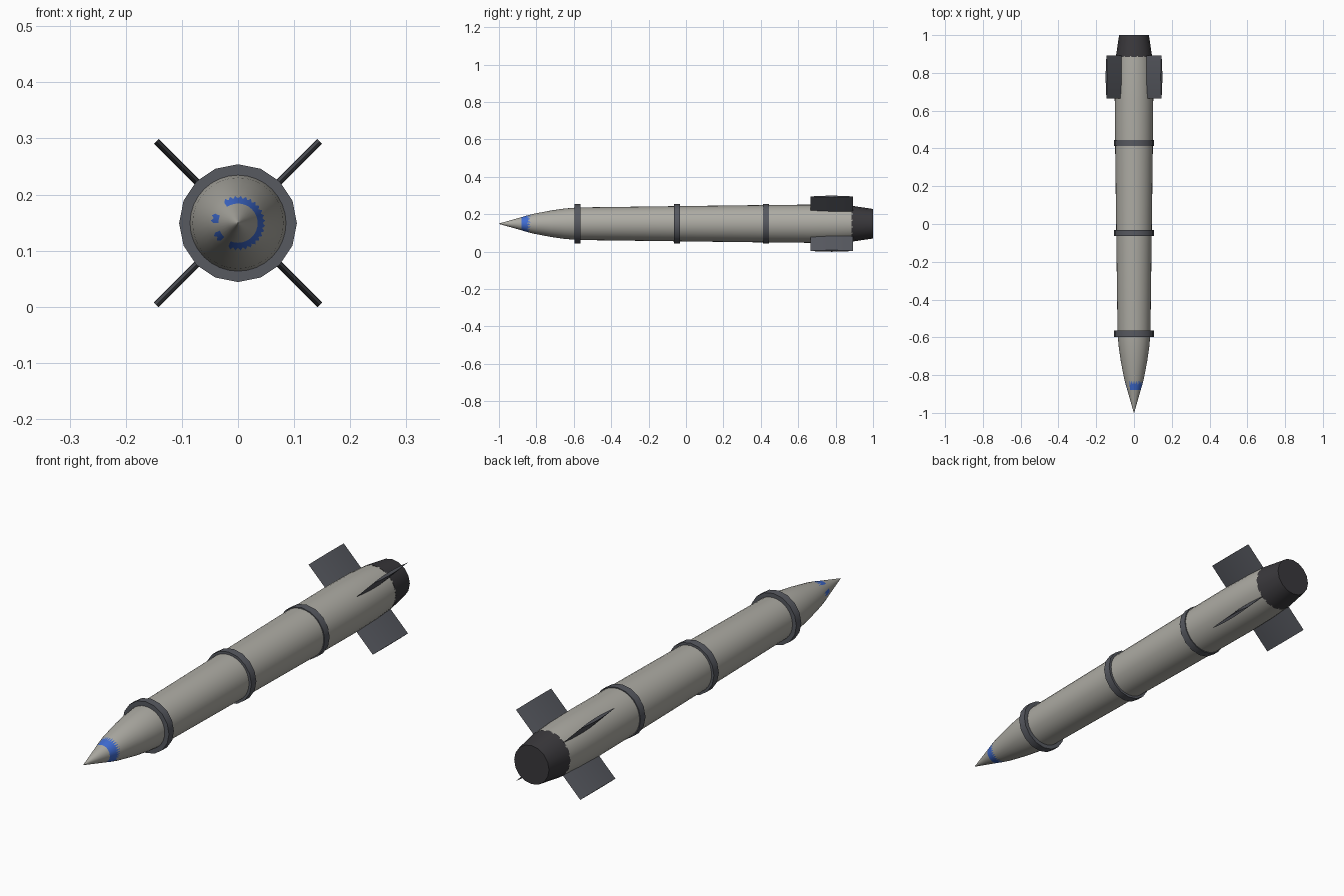
import bpy, bmesh, math

cube = bpy.data.objects.get("Cube")
if cube:
    bpy.data.objects.remove(cube, do_unlink=True)

AXIS_Z = 0.149


def material(name, rgb):
    m = bpy.data.materials.new(name)
    m.use_nodes = True
    m.diffuse_color = (*rgb, 1)
    m.node_tree.nodes["Principled BSDF"].inputs["Base Color"].default_value = (*rgb, 1)
    return m


hull_grey = material("hull_grey", (0.42, 0.41, 0.37))
steel_grey = material("steel_grey", (0.095, 0.10, 0.117))
nozzle_dark = material("nozzle_dark", (0.042, 0.04, 0.045))
band_blue = material("band_blue", (0.05, 0.15, 0.65))


def finish(bm, name, mats, angle=35):
    bmesh.ops.recalc_face_normals(bm, faces=bm.faces)
    mesh = bpy.data.meshes.new(name)
    bm.to_mesh(mesh)
    bm.free()
    for m in mats:
        mesh.materials.append(m)
    obj = bpy.data.objects.new(name, mesh)
    bpy.context.collection.objects.link(obj)
    bpy.ops.object.select_all(action='DESELECT')
    obj.select_set(True)
    bpy.context.view_layer.objects.active = obj
    bpy.ops.object.shade_smooth_by_angle(angle=math.radians(angle))
    return obj


def lathe(profile, sides):
    """Turn (y, radius) points around the long axis and cap the ends."""
    bm = bmesh.new()
    rings = []
    for y, r in profile:
        ring = []
        for i in range(sides):
            a = 2 * math.pi * i / sides
            ring.append(bm.verts.new((r * math.cos(a), y, AXIS_Z + r * math.sin(a))))
        rings.append(ring)
    for lo, hi in zip(rings, rings[1:]):
        for i in range(sides):
            j = (i + 1) % sides
            bm.faces.new((lo[i], lo[j], hi[j], hi[i]))
    bm.faces.new(rings[0])
    bm.faces.new(rings[-1])
    return bm


# Hull with pointed nose
BAND_FRONT, BAND_BACK, TEETH_BACK = -0.88, -0.85, -0.81
hull = lathe([(-1, 0.001), (-0.94, 0.018), (BAND_FRONT, 0.035), (BAND_BACK, 0.044),
              (TEETH_BACK, 0.054), (-0.72, 0.071), (-0.65, 0.081), (-0.58, 0.087),
              (-0.05, 0.094), (0.43, 0.1), (0.66, 0.102), (0.8, 0.1), (0.89, 0.094)], 32)

# Jagged blue band: solid front row, triangular teeth behind, open on one side
teeth_row = [f for f in hull.faces
             if BAND_BACK < f.calc_center_median().y < TEETH_BACK]
bmesh.ops.poke(hull, faces=teeth_row)
for f in hull.faces:
    c = f.calc_center_median()
    a = math.degrees(math.atan2(c.z - AXIS_Z, c.x)) % 360
    painted = a < 125 or a > 245 or 155 < a < 175 or 200 < a < 222
    base = BAND_FRONT < c.y < BAND_BACK
    tooth = len(f.verts) == 3 and sum(v.co.y < BAND_BACK + 0.001 for v in f.verts) == 2
    f.material_index = int(painted and (base or tooth))
finish(hull, "hull", [hull_grey, band_blue])

# Collars
for name, y in (("front_collar", -0.581), ("middle_collar", -0.047), ("rear_collar", 0.428)):
    collar = lathe([(y - 0.016, 0.105), (y + 0.016, 0.105)], 16)
    finish(collar, name, [steel_grey])

# Exhaust nozzle
finish(lathe([(0.885, 0.096), (1.0, 0.079)], 16), "nozzle", [nozzle_dark])

# Four thin fins with a lens-shaped section
FIN_FRONT, FIN_BACK, ROOT, TIP, HALF = 0.665, 0.893, 0.085, 0.206, 0.006
STEPS = 8
for k, name in enumerate(("upper_left_fin", "upper_right_fin",
                          "lower_right_fin", "lower_left_fin")):
    a = math.radians(45 + 90 * k)
    ca, sa = math.cos(a), math.sin(a)
    section = []
    for side in (1, -1):
        for i in range(STEPS):
            t = i / STEPS if side > 0 else 1 - i / STEPS
            y = FIN_FRONT + (FIN_BACK - FIN_FRONT) * t
            section.append((y, side * HALF * 4 * t * (1 - t)))
    bm = bmesh.new()
    loops = [[bm.verts.new((r * ca - w * sa, y, AXIS_Z + r * sa + w * ca))
              for y, w in section] for r in (ROOT, TIP)]
    n = len(section)
    for i in range(n):
        j = (i + 1) % n
        bm.faces.new((loops[0][i], loops[0][j], loops[1][j], loops[1][i]))
    for loop in loops:
        bm.faces.new(loop)
    finish(bm, name, [steel_grey])
